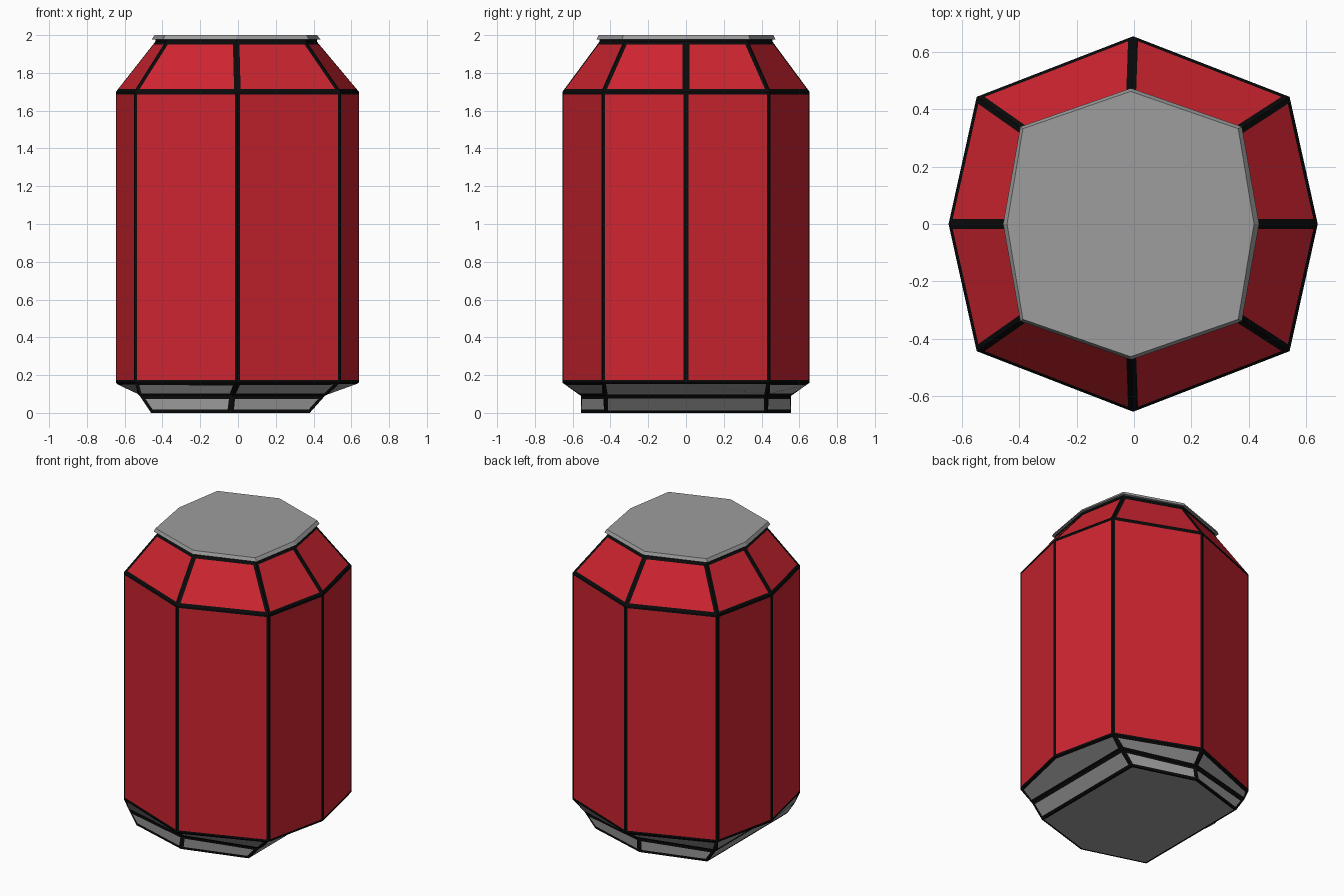
import bpy, bmesh

if "Cube" in bpy.data.objects:
    bpy.data.objects.remove(bpy.data.objects["Cube"])


def material(name, rgb):
    m = bpy.data.materials.new(name)
    m.diffuse_color = (*rgb, 1)
    m.use_nodes = True
    m.node_tree.nodes["Principled BSDF"].inputs["Base Color"].default_value = m.diffuse_color
    return m


RED = material("red paint", (0.62, 0.018, 0.03))
BLACK = material("black outline", (0.003, 0.003, 0.003))
METAL = material("grey metal", (0.34, 0.34, 0.34))


def octagon(bm, cx, side, corner, front, z):
    """Eight vertices: side half width, corner (x, y), front half depth."""
    ax, ay = corner
    pts = [(side, 0), (ax, ay), (0, front), (-ax, ay),
           (-side, 0), (-ax, -ay), (0, -front), (ax, -ay)]
    return [bm.verts.new((cx + x, y, z)) for x, y in pts]


def hexagon(bm, cx, corner, front, z):
    ax, ay = corner
    pts = [(ax, ay), (0, front), (-ax, ay), (-ax, -ay), (0, -front), (ax, -ay)]
    return [bm.verts.new((cx + x, y, z)) for x, y in pts]


def bridge(bm, lo, hi):
    n = len(lo)
    return [bm.faces.new((lo[i], lo[(i + 1) % n], hi[(i + 1) % n], hi[i]))
            for i in range(n)]


def outline(bm, faces, width):
    """Inset each panel, leaving a black border around it."""
    rim = bmesh.ops.inset_individual(bm, faces=faces, thickness=width,
                                     use_even_offset=True)["faces"]
    for f in rim:
        f.material_index = 1


def finish(bm, name, mats):
    bmesh.ops.recalc_face_normals(bm, faces=bm.faces)
    me = bpy.data.meshes.new(name)
    bm.to_mesh(me)
    bm.free()
    for m in mats:
        me.materials.append(m)
    ob = bpy.data.objects.new(name, me)
    bpy.context.collection.objects.link(ob)


BODY = (-0.003, 0.643, (0.545, 0.443), 0.654)
NECK = (-0.01, 0.428, (0.37, 0.325), 0.458)

# Painted body, shoulder and black neck band
bm = bmesh.new()
bottom = octagon(bm, *BODY, 0.16)
top = octagon(bm, *BODY, 1.70)
neck = octagon(bm, *NECK, 1.965)
neck_top = octagon(bm, *NECK, 1.98)
walls = bridge(bm, bottom, top)
shoulder = bridge(bm, top, neck)
for f in bridge(bm, neck, neck_top):
    f.material_index = 1
bm.normal_update()
outline(bm, walls, 0.014)
outline(bm, shoulder, 0.018)
finish(bm, "can_body", (RED, BLACK))

# Thin metal lid with a slight taper
bm = bmesh.new()
under = octagon(bm, -0.01, 0.446, (0.386, 0.339), 0.473, 1.978)
rim = octagon(bm, -0.012, 0.43, (0.375, 0.332), 0.462, 2.0)
bridge(bm, under, rim)
bm.faces.new(rim)
bm.faces.new(under[::-1])
finish(bm, "lid", (METAL,))

# Six-sided metal foot, joined to the eight-sided body
bm = bmesh.new()
o = octagon(bm, *BODY, 0.16)
mid = hexagon(bm, -0.03, (0.49, 0.43), 0.556, 0.09)
low = hexagon(bm, -0.04, (0.42, 0.43), 0.556, 0.0)
ring = [o[1], o[2], o[3], o[5], o[6], o[7]]
panels = bridge(bm, low, mid)
for i in (0, 1, 3, 4):
    panels.append(bm.faces.new((mid[i], mid[i + 1], ring[i + 1], ring[i])))
panels.append(bm.faces.new((mid[5], mid[0], o[1], o[0], o[7])))
panels.append(bm.faces.new((mid[2], mid[3], o[5], o[4], o[3])))
floor = bm.faces.new(low[::-1])
bm.normal_update()
outline(bm, panels, 0.017)
outline(bm, [floor], 0.012)
finish(bm, "foot", (METAL, BLACK))
